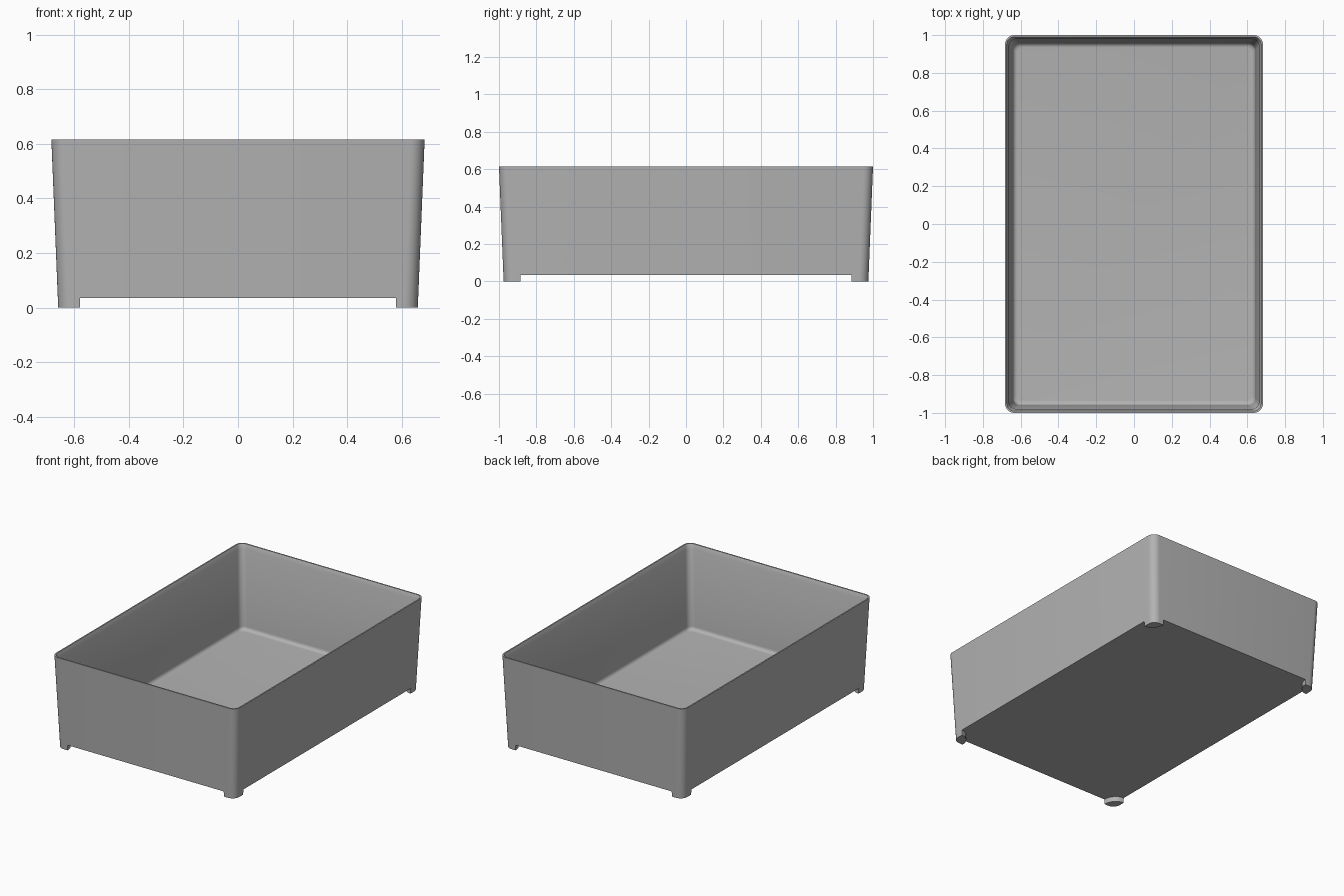
import bpy, bmesh
from math import sin, cos, pi, radians

if "Cube" in bpy.data.objects:
    bpy.data.objects.remove(bpy.data.objects["Cube"])

HEIGHT, UNDERSIDE, FLOOR = 0.615, 0.035, 0.058
TOP_X, TOP_Y, DRAFT = 0.683, 1.0, 0.025
SEG = 8

grey = bpy.data.materials.new("plain grey")
grey.use_nodes = True
colour = (0.45, 0.45, 0.45, 1)
grey.diffuse_color = colour
grey.node_tree.nodes["Principled BSDF"].inputs["Base Color"].default_value = colour


def inset_at(z):
    """Inward lean of the outer wall at height z."""
    return DRAFT * (1 - z / HEIGHT)


def corner_arc(inset, radius, sx=1, sy=1):
    """Points of one rounded corner, from the x side round to the y side."""
    cx, cy = TOP_X - inset - radius, TOP_Y - inset - radius
    return [(sx * (cx + radius * cos(i / SEG * pi / 2)),
             sy * (cy + radius * sin(i / SEG * pi / 2))) for i in range(SEG + 1)]


def tray_ring(inset, radius):
    ring = []
    for sx, sy in ((1, 1), (-1, 1), (-1, -1), (1, -1)):
        arc = corner_arc(inset, radius, sx, sy)
        ring += arc if sx * sy > 0 else arc[::-1]
    return ring


def loft(name, rings):
    """Join stacked outlines [(points, z)] and cap the first and last."""
    bm = bmesh.new()
    loops = [[bm.verts.new((x, y, z)) for x, y in pts] for pts, z in rings]
    for low, high in zip(loops, loops[1:]):
        n = len(low)
        for i in range(n):
            j = (i + 1) % n
            bm.faces.new((low[i], low[j], high[j], high[i]))
    bm.faces.new(loops[0][::-1])
    bm.faces.new(loops[-1])
    bmesh.ops.recalc_face_normals(bm, faces=bm.faces)
    mesh = bpy.data.meshes.new(name)
    bm.to_mesh(mesh)
    bm.free()
    mesh.materials.append(grey)
    obj = bpy.data.objects.new(name, mesh)
    bpy.context.collection.objects.link(obj)
    bpy.ops.object.select_all(action="DESELECT")
    obj.select_set(True)
    bpy.context.view_layer.objects.active = obj
    bpy.ops.object.shade_smooth_by_angle(angle=radians(35))
    return obj


# Tray: outer wall, rim, bevelled inner lip, inner wall
rings = [(tray_ring(inset_at(UNDERSIDE), 0.05), UNDERSIDE),
         (tray_ring(0, 0.05), HEIGHT),
         (tray_ring(0.009, 0.041), HEIGHT),
         (tray_ring(0.021, 0.038), HEIGHT - 0.028)]

# Rounded join between inner wall and floor
FILLET, WALL_FOOT = 0.024, 0.041
for i in range(7):
    a = i / 6 * pi / 2
    inset = WALL_FOOT + FILLET * (1 - cos(a))
    rings.append((tray_ring(inset, 0.038 - 0.5 * (inset - WALL_FOOT)),
                  FLOOR + FILLET * (1 - sin(a))))
loft("tray", rings)


# Corner feet: flush with the outer wall, rounded on the inside
def foot_outline(z, sx, sy):
    inset = inset_at(z)
    outer = corner_arc(inset, 0.05, sx, sy)
    ex, ey = TOP_X - inset, TOP_Y - inset
    wx, wy = ex - 0.578, ey - 0.885
    inner = [(sx * (ex - wx * sin(a)), sy * (ey - wy * cos(a)))
             for a in (pi / 2 * (1 - i / SEG) for i in range(SEG + 1))]
    return outer + inner


for sy, end in ((-1, "front"), (1, "back")):
    for sx, side in ((1, "left"), (-1, "right")):
        loft(f"{end}_{side}_foot",
             [(foot_outline(z, sx, sy), z) for z in (0, UNDERSIDE)])
